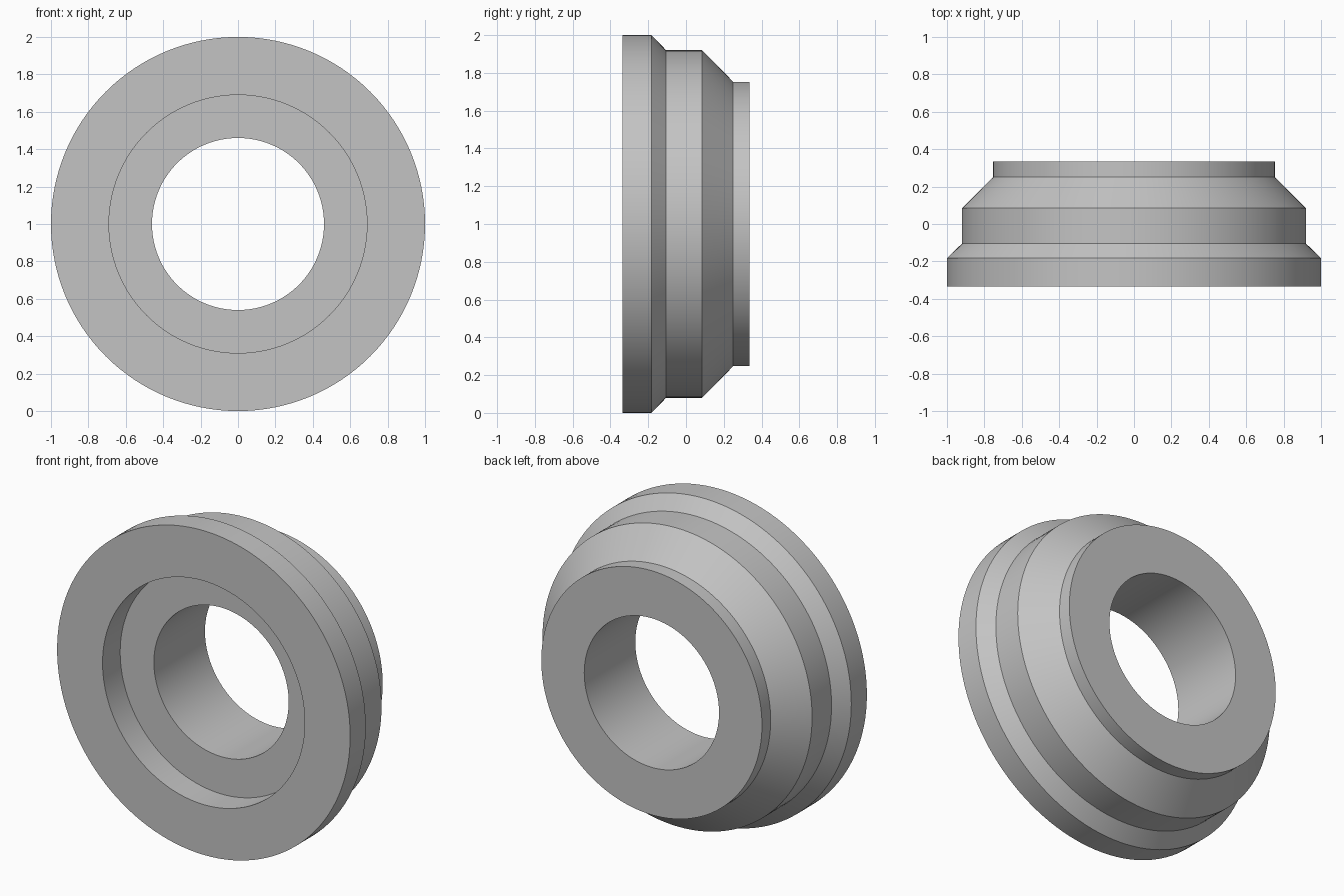
import bpy, bmesh
from math import pi, radians
from mathutils import Matrix, Vector

cube = bpy.data.objects.get("Cube")
if cube:
    bpy.data.objects.remove(cube)

SEGMENTS = 128

# Closed cross-section as (radius, y)
profile = [
    (0.69, -0.335), (1.0, -0.335), (1.0, -0.183),     # front flange
    (0.92, -0.105), (0.92, 0.085),                    # middle band
    (0.753, 0.25), (0.753, 0.335),                    # rear collar
    (0.46, 0.335), (0.46, -0.163), (0.69, -0.163),    # bore and front recess
]

# Plain grey material
grey = bpy.data.materials.new("plain grey")
grey.use_nodes = True
colour = (0.55, 0.55, 0.55, 1)
grey.diffuse_color = colour
grey.node_tree.nodes["Principled BSDF"].inputs["Base Color"].default_value = colour

# Revolve the section about the y axis
bm = bmesh.new()
rings = []
for i in range(SEGMENTS):
    turn = Matrix.Rotation(2 * pi * i / SEGMENTS, 3, 'Y')
    rings.append([bm.verts.new(turn @ Vector((0, y, r)) + Vector((0, 0, 1)))
                  for r, y in profile])
for a, b in zip(rings, rings[1:] + rings[:1]):
    for j in range(len(profile)):
        k = (j + 1) % len(profile)
        bm.faces.new((a[j], a[k], b[k], b[j]))
bmesh.ops.recalc_face_normals(bm, faces=bm.faces)

mesh = bpy.data.meshes.new("stepped_ring")
bm.to_mesh(mesh)
bm.free()
mesh.materials.append(grey)
ring = bpy.data.objects.new("stepped_ring", mesh)
bpy.context.collection.objects.link(ring)

# Smooth round walls with crisp steps
bpy.ops.object.select_all(action='DESELECT')
ring.select_set(True)
bpy.context.view_layer.objects.active = ring
bpy.ops.object.shade_smooth_by_angle(angle=radians(25))
